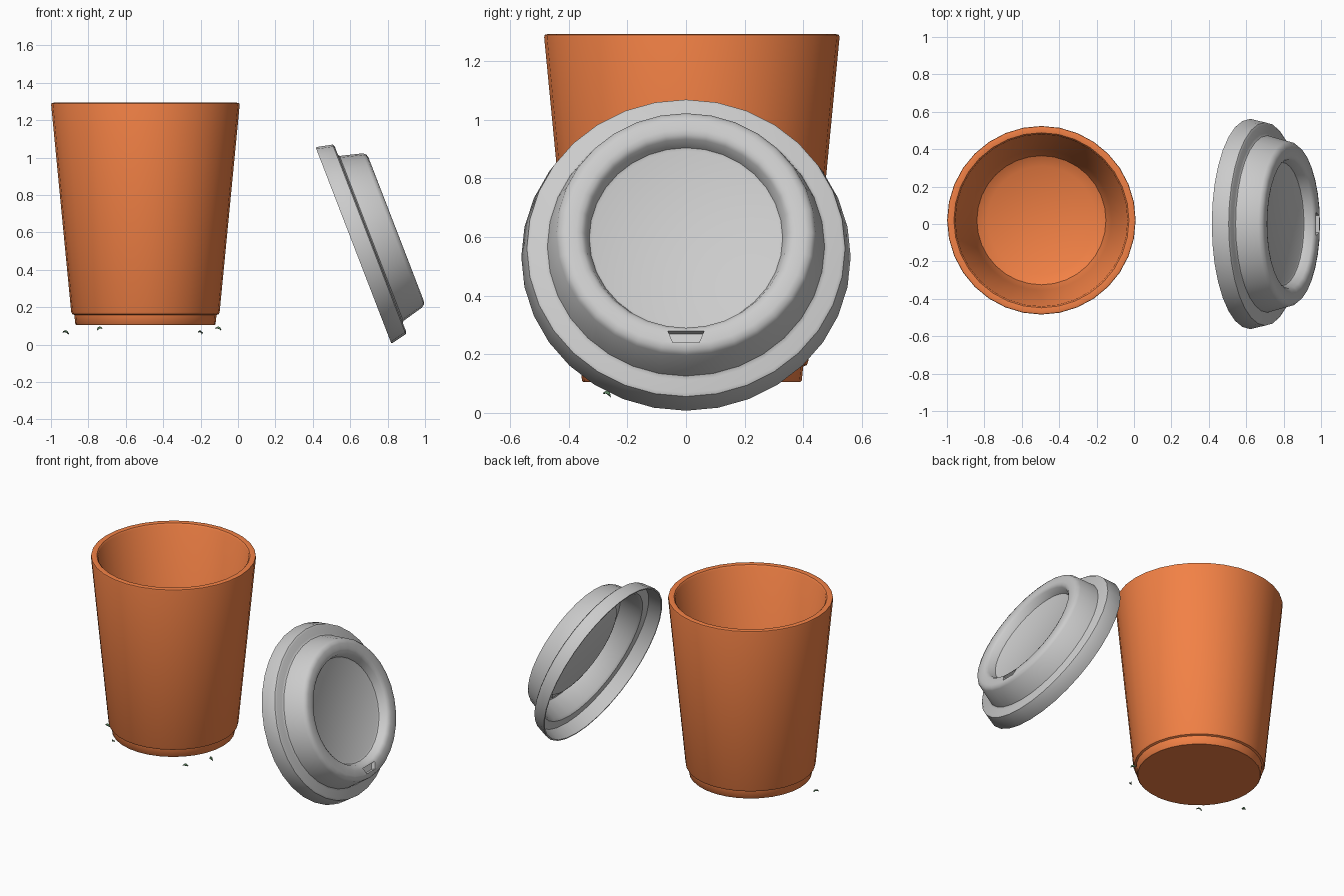
import bpy, bmesh, math
from mathutils import Matrix, Vector

if "Cube" in bpy.data.objects:
    bpy.data.objects.remove(bpy.data.objects["Cube"])

SEG = 32


def material(name, color):
    m = bpy.data.materials.new(name)
    m.diffuse_color = (*color, 1)
    m.use_nodes = True
    m.node_tree.nodes["Principled BSDF"].inputs["Base Color"].default_value = m.diffuse_color
    return m


def add_object(name, bm, mat=None, angle=40):
    bmesh.ops.recalc_face_normals(bm, faces=bm.faces)
    me = bpy.data.meshes.new(name)
    bm.to_mesh(me)
    bm.free()
    ob = bpy.data.objects.new(name, me)
    bpy.context.collection.objects.link(ob)
    if mat:
        me.materials.append(mat)
    if angle:
        bpy.ops.object.select_all(action='DESELECT')
        ob.select_set(True)
        bpy.context.view_layer.objects.active = ob
        bpy.ops.object.shade_smooth_by_angle(angle=math.radians(angle))
    return ob


def revolve(profile):
    """Spin (radius, height) points about z; both ends lie on the axis."""
    bm = bmesh.new()
    vs = [bm.verts.new((r, 0, z)) for r, z in profile]
    es = [bm.edges.new(p) for p in zip(vs, vs[1:])]
    bmesh.ops.spin(bm, geom=vs + es, cent=(0, 0, 0), axis=(0, 0, 1),
                   angle=math.tau, steps=SEG)
    bmesh.ops.remove_doubles(bm, verts=bm.verts, dist=1e-4)
    return bm


def tapered_box(w_out, w_in, u0, u1, h0, h1, open_top=False):
    """Trapezoid prism lying on the -x side of the lid."""
    bm = bmesh.new()
    pts = [(-u0, -w_in), (-u1, -w_out), (-u1, w_out), (-u0, w_in)]
    low = [bm.verts.new((x, y, h0)) for x, y in pts]
    high = [bm.verts.new((x, y, h1)) for x, y in pts]
    bm.faces.new(low)
    if not open_top:
        bm.faces.new(high)
    for i in range(4):
        j = (i + 1) % 4
        bm.faces.new((low[i], low[j], high[j], high[i]))
    return bm


red = material("cup_red", (0.89, 0.22, 0.06))
green = material("leaf_green", (0.12, 0.25, 0.13))

# Cup: stepped foot, flared wall, rounded rim, hollow inside
cup = add_object("cup", revolve([
    (0, 0.105), (0.37, 0.105), (0.375, 0.11), (0.38, 0.158), (0.392, 0.163),
    (0.397, 0.175), (0.504, 1.282), (0.502, 1.29), (0.49, 1.293),
    (0.468, 1.29), (0.46, 1.28), (0.375, 0.3), (0.345, 0.22), (0.29, 0.19),
    (0, 0.185)]), red)
cup.location = (-0.495, 0.02, 0)

# Lid: leaning disc with outer band, raised ring and sunken centre
lid_pose = Matrix.Translation((0.6175, 0, 0.53)) @ Matrix.Rotation(
    math.radians(68.9), 4, 'Y') @ Matrix.Rotation(math.pi, 4, 'Z')
lid = add_object("lid", revolve([
    (0, 0.18), (0.32, 0.18), (0.33, 0.185), (0.345, 0.228), (0.358, 0.24),
    (0.375, 0.244), (0.41, 0.244), (0.43, 0.238), (0.442, 0.222),
    (0.473, 0.103), (0.485, 0.095), (0.532, 0.097), (0.543, 0.09),
    (0.562, 0.005), (0.56, 0), (0.552, 0), (0.533, 0.085), (0.475, 0.085),
    (0.462, 0.1), (0.43, 0.222), (0.41, 0.234), (0.37, 0.234),
    (0.354, 0.224), (0.338, 0.176), (0.32, 0.17), (0, 0.17)]))
lid.matrix_world = lid_pose

# Sip opening: cut through the raised ring and lined with a shallow pocket
cutter = add_object("sip_cutter", tapered_box(0.062, 0.045, 0.405, 0.362,
                                              0.2, 0.3), angle=0)
cutter.matrix_world = lid_pose @ Matrix.Rotation(math.pi, 4, 'Z')
cutter.hide_render = True
cutter.hide_viewport = True
# the ring's low side is local +x after the half turn
cutter.matrix_world = lid_pose @ Matrix.Rotation(0, 4, 'Z')
low_side = lid_pose @ Vector((-0.38, 0, 0.24))
if low_side.z > 0.53:
    cutter.matrix_world = lid_pose @ Matrix.Rotation(math.pi, 4, 'Z')
cut = lid.modifiers.new("sip_cut", 'BOOLEAN')
cut.operation = 'DIFFERENCE'
cut.solver = 'EXACT'
cut.object = cutter
pocket = add_object("sip_pocket", tapered_box(0.062, 0.045, 0.405, 0.362,
                                              0.215, 0.242, True), angle=0)
pocket.matrix_world = cutter.matrix_world

# Small curled leaf scraps around the foot
SCRAPS = [(-0.92, -0.07, 0.065, 10), (-0.74, -0.27, 0.085, 150),
          (-0.20, -0.27, 0.065, 50), (-0.105, -0.135, 0.085, -20)]
for n, (x, y, z, turn) in enumerate(SCRAPS):
    bm = bmesh.new()
    rows = []
    for t, w in ((-1, 0.002), (-0.4, 0.009), (0.3, 0.008), (1, 0.001)):
        rows.append([bm.verts.new((0.017 * t, s * w,
                                   0.008 * abs(s) - 0.008 * t * t))
                     for s in (-1, 0, 1)])
    for a, b in zip(rows, rows[1:]):
        for i in (0, 1):
            bm.faces.new((a[i], b[i], b[i + 1], a[i + 1]))
    scrap = add_object(f"leaf_scrap_{n + 1}", bm, green)
    scrap.location = (x, y, z)
    scrap.rotation_euler = (0.5, 0.3, math.radians(turn))
